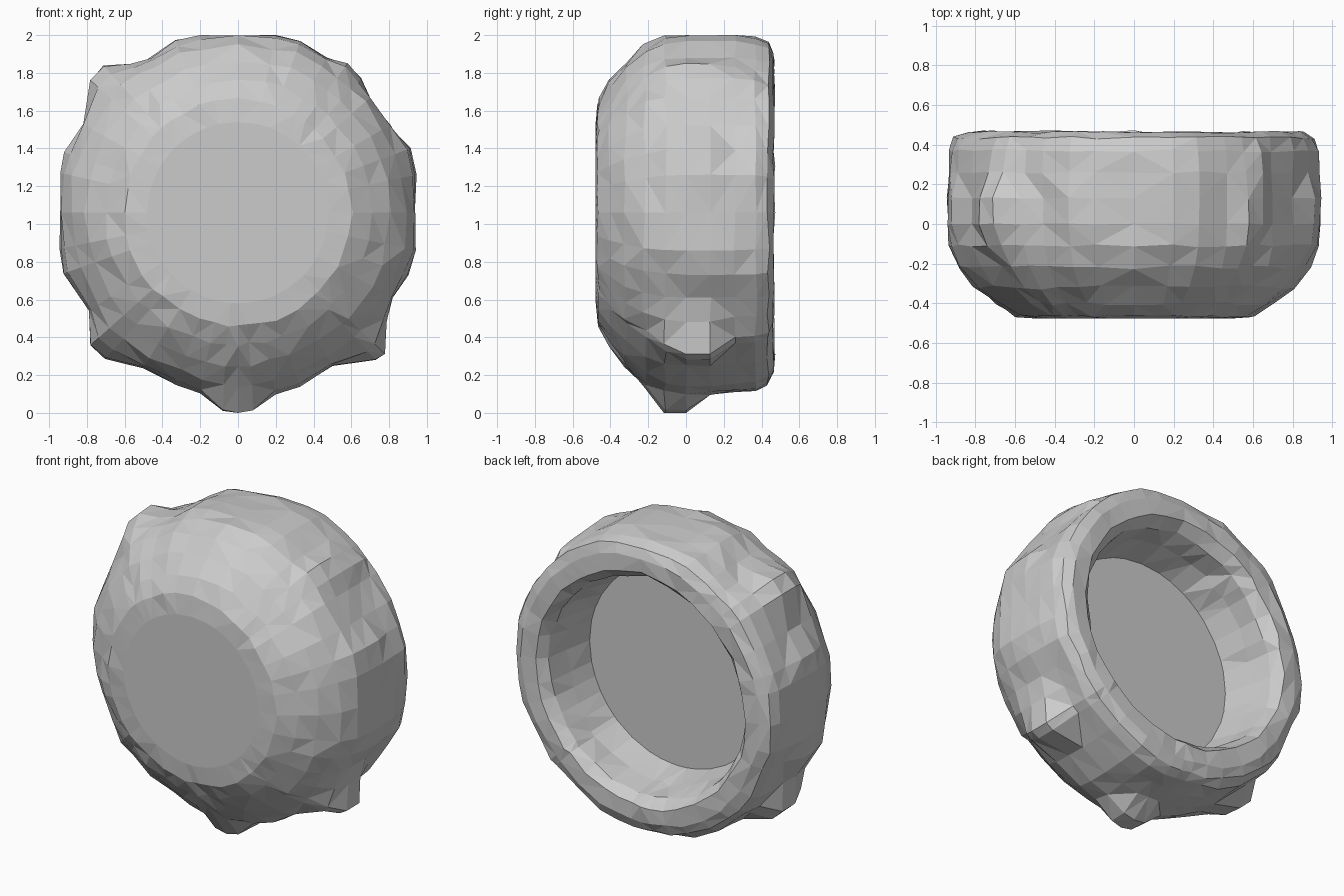
import bpy, bmesh, math, random

if "Cube" in bpy.data.objects:
    bpy.data.objects.remove(bpy.data.objects["Cube"])

random.seed(4)
CZ = 1.06  # height of the dish axis

# Lumpy outline seen from the front (x, z), clockwise from the top
OUTLINE = [(0, 2), (.2, 2), (.33, 1.97), (.47, 1.88), (.58, 1.85), (.65, 1.77),
           (.70, 1.67), (.80, 1.52), (.91, 1.40), (.94, 1.26), (.94, 1.06),
           (.94, .86), (.90, .73), (.82, .61), (.79, .48), (.78, .31),
           (.73, .28), (.5, .25), (.33, .14), (.2, .115), (.08, .11), (0, .11),
           (-.08, .11), (-.2, .12), (-.33, .15), (-.5, .24), (-.70, .29),
           (-.78, .36), (-.79, .54), (-.92, .74), (-.94, .87), (-.94, 1.06),
           (-.94, 1.27), (-.92, 1.38), (-.82, 1.53), (-.78, 1.76),
           (-.71, 1.835), (-.57, 1.85), (-.46, 1.88), (-.33, 1.97), (-.2, 2)]

# Rings from front face, over the side, round the rim, into the recess:
# (y, circle radius, share of lumpy outline, jitter)
RINGS = [(-.478, .48, 0, 0), (-.465, .60, 0, .008), (-.40, .70, 0, .012),
         (-.32, .80, .03, .014), (-.22, .88, .15, .014), (-.11, .92, .55, .01),
         (.0, .92, 1, .004), (.13, .92, 1, .006), (.26, .92, .85, .008),
         (.37, .92, .6, .01), (.435, .895, .3, .01), (.463, .84, .1, .008),
         (.465, .75, 0, .01), (.40, .70, 0, .014), (.25, .68, 0, .016),
         (.07, .64, 0, 0)]


def ring_point(p, y, radius, share, jitter):
    dx, dz = p[0], p[1] - CZ
    d = math.hypot(dx, dz)
    # corner knobs fade out towards the back
    if y > .2 and d > .97 and abs(dx) > .4:
        share *= .25 if dz < 0 else .55
    r = radius * (1 - share) + d * share + random.uniform(-jitter, jitter)
    x, z = dx / d * r, CZ + dz / d * r
    # small foot knob under the dish
    if dz < 0 and y < .3 and radius > .77:
        z -= .18 * math.exp(-((y + .06) / .12) ** 2 - (x / .13) ** 2)
    return (x, y + random.uniform(-jitter, jitter) * .8, max(z, 0))


bm = bmesh.new()
rings = [[bm.verts.new(ring_point(p, *ring)) for p in OUTLINE] for ring in RINGS]
n = len(OUTLINE)
for a, b in zip(rings, rings[1:]):
    for i in range(n):
        j = (i + 1) % n
        bm.faces.new((a[i], a[j], b[j], b[i]))

# Flat front plate and flat recess floor
bm.faces.new(rings[0])
bm.faces.new(rings[-1])

bmesh.ops.recalc_face_normals(bm, faces=bm.faces)
bmesh.ops.triangulate(bm, faces=[f for f in bm.faces if len(f.verts) == 4],
                      quad_method='SHORT_EDGE')
mesh = bpy.data.meshes.new("rocky_dish")
bm.to_mesh(mesh)
bm.free()
dish = bpy.data.objects.new("rocky_dish", mesh)
bpy.context.collection.objects.link(dish)
